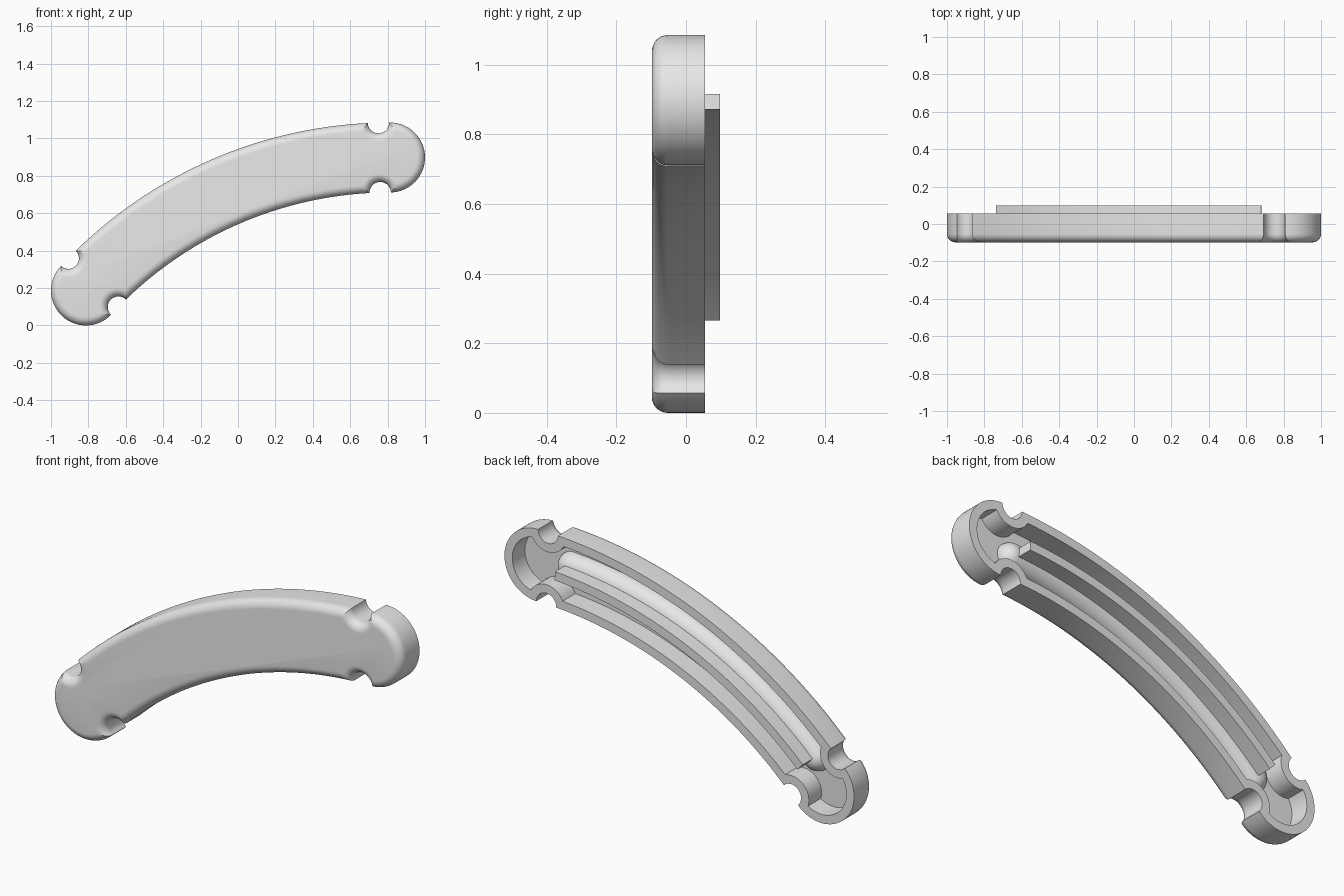
import bpy, bmesh, math
from mathutils import Vector

cube = bpy.data.objects.get("Cube")
if cube:
    bpy.data.objects.remove(cube, do_unlink=True)

# Main sizes
CENTRE = Vector((0.813, -1.317))     # centre of the bend
BEND = 2.215                         # radius of the centre line
SWEEP = math.radians(47.23)
HALF = 0.187                         # half width and end radius
NOTCH = 0.057
NOTCH_STEP = 0.026                   # angle from end centre to notch
WALL = 0.045
FRONT, RIM, RIB_TOP = -0.098, 0.055, 0.098
FLOOR = FRONT + 0.05

grey = bpy.data.materials.new("plain_grey")
grey.use_nodes = True
grey.diffuse_color = (0.8, 0.8, 0.8, 1)
grey.node_tree.nodes["Principled BSDF"].inputs["Base Color"].default_value = (0.8, 0.8, 0.8, 1)


def polar(radius, angle):
    """Point on the bend; angle grows from the right end to the left end."""
    return CENTRE + radius * Vector((-math.sin(angle), math.cos(angle)))


def meet(c0, r0, c1, r1, side):
    """Crossing of two circles, on the chosen side of the line c0-c1."""
    line = c1 - c0
    dist = line.length
    line.normalize()
    along = (r0 * r0 - r1 * r1 + dist * dist) / (2 * dist)
    off = math.sqrt(max(r0 * r0 - along * along, 0))
    return c0 + line * along + Vector((-line.y, line.x)) * off * side


def arc(c, p, q, turn, count):
    """Points from p towards q around c; turn is 1 or -1; q is left out."""
    a = math.atan2(p.y - c.y, p.x - c.x)
    b = math.atan2(q.y - c.y, q.x - c.x)
    span = turn * ((turn * (b - a)) % math.tau)
    r = (p - c).length
    return [c + r * Vector((math.cos(a + span * i / count), math.sin(a + span * i / count)))
            for i in range(count)]


def body_outline(inset):
    """Notched outline of the bent bar, moved inwards by inset."""
    half, bite = HALF - inset, NOTCH + inset
    right, left = polar(BEND, 0), polar(BEND, SWEEP)
    n_ro, n_ri = (polar(BEND + s * HALF, NOTCH_STEP) for s in (1, -1))
    n_lo, n_li = (polar(BEND + s * HALF, SWEEP - NOTCH_STEP) for s in (1, -1))
    outer, inner = BEND + half, BEND - half
    path = [
        (meet(CENTRE, outer, n_ro, bite, 1), CENTRE, 1, 56),
        (meet(CENTRE, outer, n_lo, bite, -1), n_lo, -1, 14),
        (meet(left, half, n_lo, bite, 1), left, 1, 32),
        (meet(left, half, n_li, bite, -1), n_li, -1, 14),
        (meet(CENTRE, inner, n_li, bite, -1), CENTRE, -1, 56),
        (meet(CENTRE, inner, n_ri, bite, 1), n_ri, -1, 14),
        (meet(right, half, n_ri, bite, 1), right, 1, 32),
        (meet(right, half, n_ro, bite, -1), n_ro, -1, 14),
    ]
    points = []
    for i, (p, c, turn, count) in enumerate(path):
        points += arc(c, p, path[(i + 1) % len(path)][0], turn, count)
    return points


def strip_outline(half, start, round_ends):
    """Narrow strip along the centre line, with square or round ends."""
    end = SWEEP - start
    ro, lo = polar(BEND + half, start), polar(BEND + half, end)
    ri, li = polar(BEND - half, start), polar(BEND - half, end)
    points = arc(CENTRE, ro, lo, 1, 48)
    points += arc(polar(BEND, end), lo, li, 1, 12) if round_ends else [lo]
    points += arc(CENTRE, li, ri, -1, 48)
    points += arc(polar(BEND, start), ri, ro, 1, 12) if round_ends else [ri]
    return points


def loft(name, rings):
    """Join rings of (outline, depth) into a closed solid."""
    bm = bmesh.new()
    loops = [[bm.verts.new((p.x, y, p.y)) for p in pts] for pts, y in rings]
    for a, b in zip(loops, loops[1:]):
        for i in range(len(a)):
            j = (i + 1) % len(a)
            bm.faces.new((a[i], a[j], b[j], b[i]))
    bm.faces.new(loops[0])
    bm.faces.new(loops[-1])
    bmesh.ops.recalc_face_normals(bm, faces=bm.faces)
    mesh = bpy.data.meshes.new(name)
    bm.to_mesh(mesh)
    bm.free()
    mesh.materials.append(grey)
    obj = bpy.data.objects.new(name, mesh)
    bpy.context.collection.objects.link(obj)
    bpy.ops.object.select_all(action="DESELECT")
    obj.select_set(True)
    bpy.context.view_layer.objects.active = obj
    bpy.ops.object.shade_smooth_by_angle(angle=math.radians(30))
    return obj


# Hollow shell: rounded front edge, outer wall, rim, inner wall, floor
STEPS = 8
shell = []
for k in range(STEPS + 1):
    t = k / STEPS * math.pi / 2
    shell.append((body_outline(WALL * (1 - math.sin(t))), FRONT + WALL * (1 - math.cos(t))))
shell += [(body_outline(0), RIM), (body_outline(WALL), RIM), (body_outline(WALL), FLOOR)]
loft("hollow_shell", shell)

# Rounded ridge on the floor, under the rib
START = math.radians(3.4)
RIDGE = 0.07
ridge = [(strip_outline(RIDGE, START, True), FLOOR - 0.01)]
for k in range(STEPS):
    t = k / STEPS * math.pi / 2
    ridge.append((strip_outline(RIDGE * math.cos(t), START, True), FLOOR + RIDGE * math.sin(t)))
loft("floor_ridge", ridge)

# Square rib standing out past the rim
rib = strip_outline(0.0225, START, False)
loft("centre_rib", [(rib, FLOOR), (rib, RIB_TOP)])
